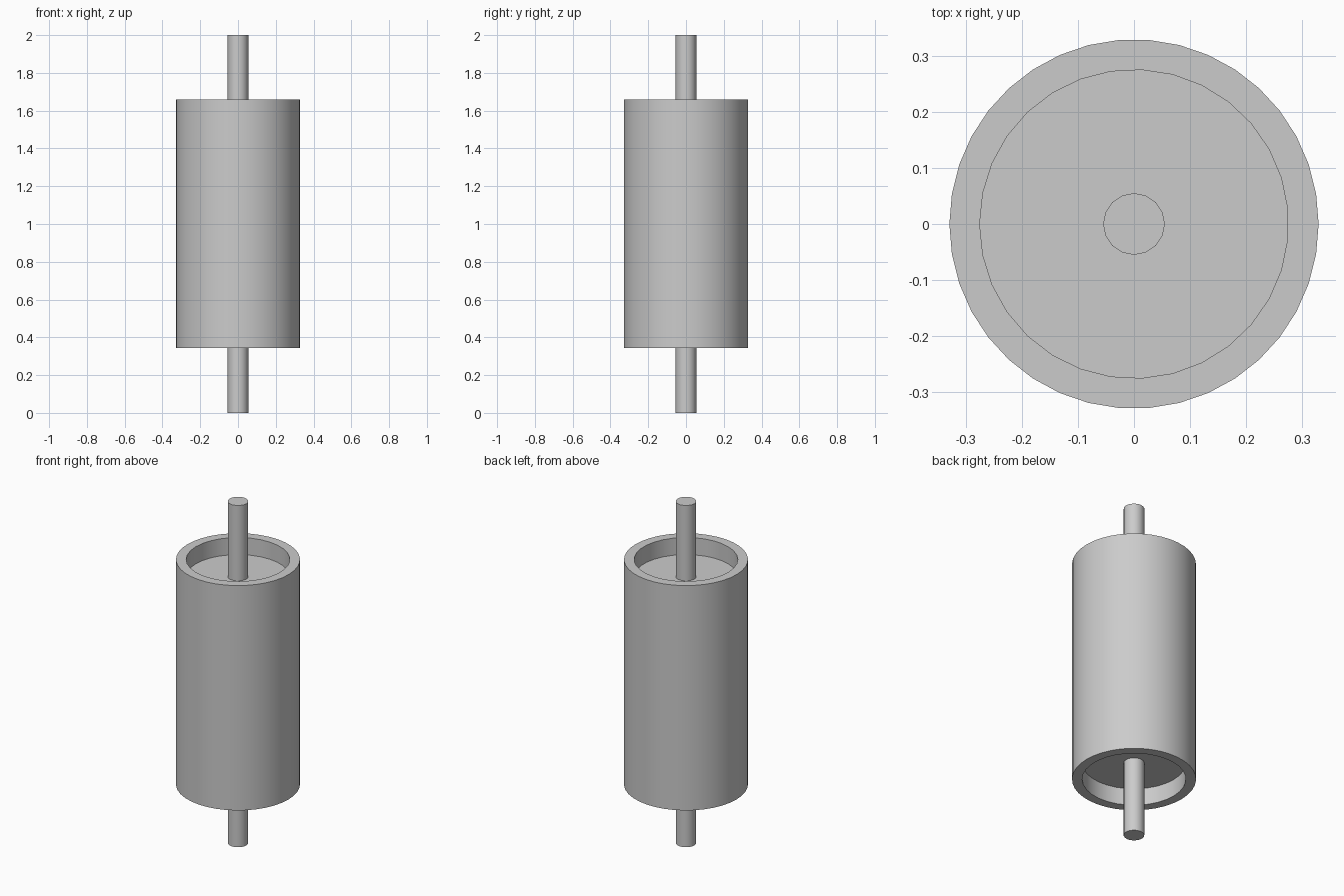
import bpy
import math

if "Cube" in bpy.data.objects:
    bpy.data.objects.remove(bpy.data.objects["Cube"], do_unlink=True)

grey = bpy.data.materials.new("plain_grey")
grey.use_nodes = True
colour = (0.6, 0.6, 0.6, 1)
grey.diffuse_color = colour
grey.node_tree.nodes["Principled BSDF"].inputs["Base Color"].default_value = colour


def cylinder(name, sides, radius, low, high, first_angle=0):
    """Upright cylinder with a corner at the given angle from +x."""
    bpy.ops.mesh.primitive_cylinder_add(
        vertices=sides, radius=radius, depth=high - low,
        location=(0, 0, (low + high) / 2),
        rotation=(0, 0, first_angle - math.pi / 2))
    obj = bpy.context.object
    obj.name = name
    bpy.ops.object.transform_apply(location=False, rotation=True, scale=True)
    obj.data.materials.append(grey)
    return obj


BOTTOM, TOP, RECESS = 0.343, 1.659, 0.1

# Roller drum with a round recess in each end
drum = cylinder("drum", 38, 0.329, BOTTOM, TOP)
ends = {"lower": (BOTTOM - 0.1, BOTTOM + RECESS),
        "upper": (TOP - RECESS, TOP + 0.1)}
for end, (low, high) in ends.items():
    cutter = cylinder(end + "_recess_cutter", 31, 0.275, low, high, math.pi)
    cutter.hide_render = True
    cut = drum.modifiers.new(end + "_recess", "BOOLEAN")
    cut.operation = "DIFFERENCE"
    cut.solver = "EXACT"
    cut.object = cutter
    bpy.context.view_layer.objects.active = drum
    bpy.ops.object.modifier_apply(modifier=cut.name)
    bpy.data.objects.remove(cutter, do_unlink=True)

# Axle running through the drum
axle = cylinder("axle", 16, 0.055, 0, 2)

for part in (drum, axle):
    bpy.ops.object.select_all(action="DESELECT")
    part.select_set(True)
    bpy.context.view_layer.objects.active = part
    bpy.ops.object.shade_smooth_by_angle(angle=math.radians(35))
